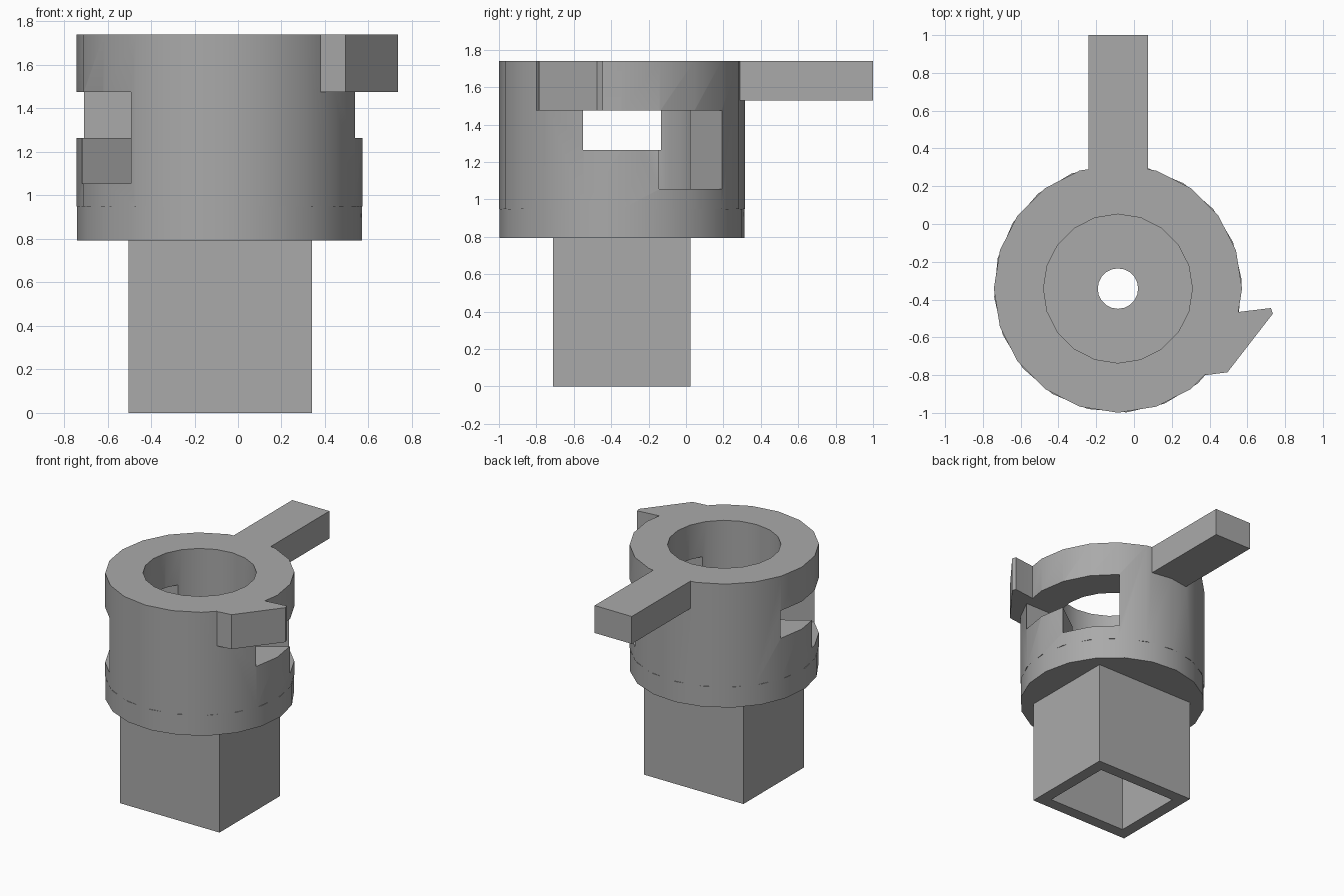
import bpy
import math

if "Cube" in bpy.data.objects:
    bpy.data.objects.remove(bpy.data.objects["Cube"])

CX, CY = -0.085, -0.342          # axis of the round collar
R_OUT, R_IN, R_HOLE = 0.657, 0.394, 0.107
TOP, SEAT, FLOOR = 1.74, 0.793, 0.95

grey = bpy.data.materials.new("plain grey")
grey.use_nodes = True
colour = (0.4, 0.4, 0.4, 1)
grey.diffuse_color = colour
grey.node_tree.nodes["Principled BSDF"].inputs["Base Color"].default_value = colour


def prism(name, outline, z0, z1):
    """Extrude a counter-clockwise outline between two heights."""
    n = len(outline)
    verts = [(x, y, z) for z in (z0, z1) for x, y in outline]
    faces = [tuple(reversed(range(n))), tuple(range(n, 2 * n))]
    faces += [(i, (i + 1) % n, n + (i + 1) % n, n + i) for i in range(n)]
    mesh = bpy.data.meshes.new(name)
    mesh.from_pydata(verts, [], faces)
    mesh.materials.append(grey)
    ob = bpy.data.objects.new(name, mesh)
    bpy.context.collection.objects.link(ob)
    return ob


def circle(radius, turn=0, sides=20):
    angles = [math.radians(turn) + math.tau * i / sides for i in range(sides)]
    return [(CX + radius * math.cos(a), CY + radius * math.sin(a)) for a in angles]


def rectangle(x0, x1, y0, y1):
    return [(x0, y0), (x1, y0), (x1, y1), (x0, y1)]


def radial_slot(degrees, half_width=0.208, length=0.9):
    """Plan of a straight slot running outward from the collar axis."""
    c, s = math.cos(math.radians(degrees)), math.sin(math.radians(degrees))
    return [(CX + u * c - v * s, CY + u * s + v * c)
            for u, v in rectangle(0, length, -half_width, half_width)]


def combine(ob, tool, operation):
    """Apply a boolean and discard the tool."""
    mod = ob.modifiers.new(operation, "BOOLEAN")
    mod.operation, mod.solver, mod.object = operation, "EXACT", tool
    bpy.ops.object.select_all(action="DESELECT")
    bpy.context.view_layer.objects.active = ob
    ob.select_set(True)
    bpy.ops.object.modifier_apply(modifier=mod.name)
    bpy.data.objects.remove(tool)


def finish(ob):
    bpy.ops.object.select_all(action="DESELECT")
    bpy.context.view_layer.objects.active = ob
    ob.select_set(True)
    bpy.ops.object.shade_smooth_by_angle(angle=math.radians(25))


# Collar: upper sleeve with a handle bar and a pointed catch
collar = prism("slotted_collar", circle(R_OUT), FLOOR, TOP)
combine(collar, prism("handle", rectangle(-0.24, 0.075, 0.15, 1.0), 1.53, TOP), "UNION")
catch = [(0.3, -0.6), (0.38, -0.80), (0.495, -0.785), (0.735, -0.475),
         (0.725, -0.445), (0.56, -0.465), (0.4, -0.47)]
combine(collar, prism("catch", catch, 1.476, TOP), "UNION")
combine(collar, prism("bore", circle(R_IN), FLOOR - 0.1, TOP + 0.1), "DIFFERENCE")

# Two opposite L-shaped locking slots: a sideways run and a drop pocket
for base, pocket in ((0, 36), (180, 33)):
    for turn in (0, pocket / 2, pocket):
        combine(collar, prism("run", radial_slot(base + turn), 1.265, 1.476), "DIFFERENCE")
    combine(collar, prism("drop", radial_slot(base + pocket), 1.055, 1.4), "DIFFERENCE")
finish(collar)

# Base plate closing the collar, with a small centre hole
plate = prism("base_plate", circle(R_OUT, 4), SEAT, FLOOR)
combine(plate, prism("hole", circle(R_HOLE), SEAT - 0.1, FLOOR + 0.1), "DIFFERENCE")
finish(plate)

# Hollow rectangular socket below
X0, X1, Y0, Y1, WALL = -0.503, 0.34, -0.71, 0.023, 0.09
socket = prism("square_socket", rectangle(X0, X1, Y0, Y1), 0, SEAT)
inside = rectangle(X0 + WALL, X1 - WALL, Y0 + WALL, Y1 - WALL)
combine(socket, prism("cavity", inside, -0.1, SEAT + 0.1), "DIFFERENCE")
